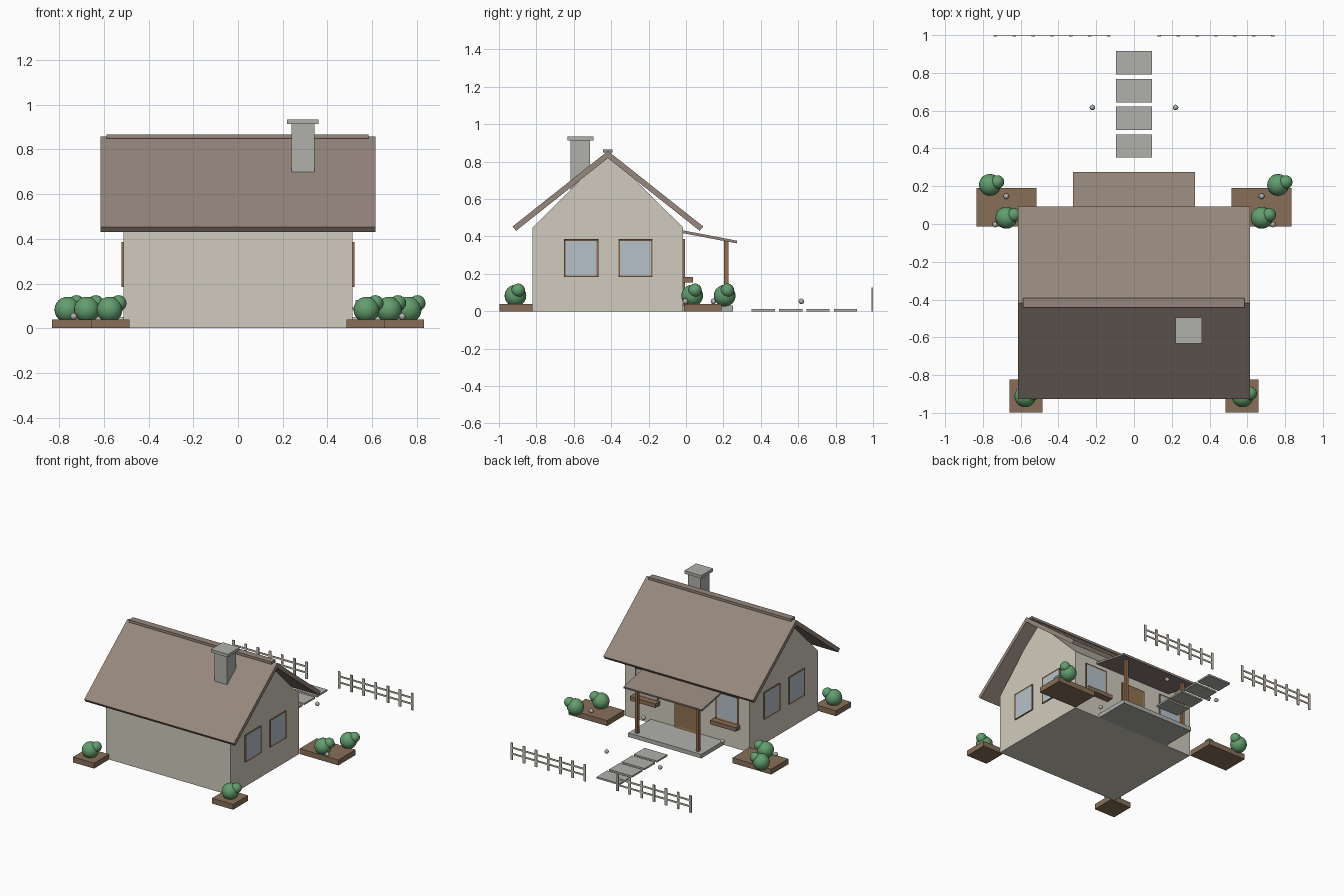
import bpy, bmesh, math
from mathutils import Vector

if "Cube" in bpy.data.objects:
    bpy.data.objects.remove(bpy.data.objects["Cube"])


def mat(name, r, g, b):
    m = bpy.data.materials.new(name)
    lin = [((c / 255 + 0.055) / 1.055) ** 2.4 for c in (r, g, b)]
    m.diffuse_color = (*lin, 1)
    m.use_nodes = True
    m.node_tree.nodes["Principled BSDF"].inputs["Base Color"].default_value = m.diffuse_color
    return m


CREAM = mat("cream_wall", 208, 203, 189)
ROOF = mat("roof_brown", 150, 135, 125)
STONE = mat("stone_grey", 176, 177, 171)
SOIL = mat("planter_brown", 136, 111, 88)
WOOD = mat("trim_wood", 148, 110, 78)
DOOR = mat("door_wood", 142, 114, 78)
GLASS = mat("window_glass", 181, 194, 202)
GREEN = mat("leaf_green", 98, 158, 110)


def finish(name, bm, *mats):
    bmesh.ops.recalc_face_normals(bm, faces=bm.faces[:])
    me = bpy.data.meshes.new(name)
    bm.to_mesh(me)
    bm.free()
    for m in mats:
        me.materials.append(m)
    ob = bpy.data.objects.new(name, me)
    bpy.context.collection.objects.link(ob)
    return ob


def add_box(bm, x0, x1, y0, y1, z0, z1):
    vs = bmesh.ops.create_cube(bm, size=1)["verts"]
    for v in vs:
        v.co = Vector((x1 if v.co.x > 0 else x0,
                       y1 if v.co.y > 0 else y0,
                       z1 if v.co.z > 0 else z0))


def box(name, m, *b):
    bm = bmesh.new()
    add_box(bm, *b)
    return finish(name, bm, m)


def extrude_x(name, m, profile, x0, x1):
    """Extrude a (y, z) profile along x."""
    bm = bmesh.new()
    f = bm.faces.new([bm.verts.new((x0, y, z)) for y, z in profile])
    ext = bmesh.ops.extrude_face_region(bm, geom=[f])["geom"]
    for v in ext:
        if isinstance(v, bmesh.types.BMVert):
            v.co.x = x1
    return finish(name, bm, m)


def panel(name, normal, inner, *b):
    """Framed panel: the outward face is inset and takes the inner colour."""
    bm = bmesh.new()
    add_box(bm, *b)
    bm.normal_update()
    f = max(bm.faces, key=lambda f: f.normal.dot(Vector(normal)))
    bmesh.ops.inset_region(bm, faces=[f], thickness=0.012, depth=-0.004)
    f.material_index = 1
    return finish(name, bm, WOOD, inner)


def ball(name, m, x, y, z, r, u=20, v=12):
    bm = bmesh.new()
    bmesh.ops.create_uvsphere(bm, u_segments=u, v_segments=v, radius=r)
    bmesh.ops.translate(bm, verts=bm.verts[:], vec=(x, y, z))
    for f in bm.faces:
        f.smooth = True
    return finish(name, bm, m)


def bush(x, y):
    ball("bush", GREEN, x, y, 0.083, 0.058)
    ball("bush_top", GREEN, x + 0.04, y + 0.015, 0.112, 0.036)


# House body and gable
W, Y0, Y1, RY = 0.5125, -0.82, -0.015, -0.4175
box("walls", CREAM, -W, W, Y0, Y1, 0, 0.447)
extrude_x("gable", CREAM, [(Y0, 0.447), (Y1, 0.447), (RY, 0.848)], -W, W)

# Roof slopes and ridge cap
for s, side in ((-1, "rear"), (1, "porch")):
    extrude_x("roof_" + side, ROOF,
              [(RY + s * 0.51, 0.453), (RY, 0.857), (RY, 0.819),
               (RY + s * 0.491, 0.430)], -0.615, 0.615)
box("ridge_cap", ROOF, -0.588, 0.585, RY - 0.025, RY + 0.025, 0.848, 0.866)

# Chimney
box("chimney", STONE, 0.24, 0.342, -0.617, -0.512, 0.62, 0.918)
box("chimney_cap", STONE, 0.22, 0.36, -0.633, -0.494, 0.913, 0.935)

# Side windows, porch side windows and window boxes
for s in (-1, 1):
    for y in (-0.561, -0.27):
        x0, x1 = sorted((s * (W - 0.005), s * (W + 0.009)))
        panel("side_window", (s, 0, 0), GLASS, x0, x1,
              y - 0.092, y + 0.092, 0.184, 0.385)
    x = s * 0.33
    panel("porch_window", (0, 1, 0), GLASS, x - 0.092, x + 0.092,
          Y1 - 0.005, Y1 + 0.01, 0.184, 0.385)
    box("window_box", SOIL, x - 0.105, x + 0.105, Y1, 0.037, 0.153, 0.183)

# Door
panel("door", (0, 1, 0), DOOR, -0.1, 0.1, Y1 - 0.005, Y1 + 0.01, 0.03, 0.35)

# Porch
box("porch_floor", STONE, -0.3, 0.3, Y1, 0.25, 0, 0.03)
extrude_x("porch_roof", ROOF, [(-0.015, 0.432), (0.274, 0.377),
                               (0.271, 0.363), (-0.015, 0.417)], -0.322, 0.322)
for x in (-0.25, 0.25):
    box("porch_post", WOOD, x - 0.011, x + 0.011, 0.204, 0.226, 0.03, 0.38)

# Stepping stones
for i in range(4):
    y = 0.413 + i * 0.1467
    box("path_stone", STONE, -0.094, 0.094, y - 0.062, y + 0.062, 0, 0.012)

# Planters, bushes and round pebbles, on both sides
for s in (-1, 1):
    x0, x1 = sorted((s * 0.515, s * 0.833))
    box("garden_bed", SOIL, x0, x1, -0.012, 0.19, 0, 0.04)
    x0, x1 = sorted((s * 0.485, s * 0.658))
    box("corner_planter", SOIL, x0, x1, -0.997, -0.822, 0, 0.04)
    for x, y in ((0.763, 0.207), (0.676, 0.033), (0.575, -0.912)):
        bush(s * x, y)
    for x, y in ((0.22, 0.617), (0.676, 0.147), (0.735, -0.003), (0.325, 0.033)):
        ball("pebble", STONE, s * x, y, 0.053, 0.015, 12, 8)

# Picket fence with a gap at the path
for s in (-1, 1):
    bm = bmesh.new()
    for i in range(7):
        x = s * (0.134 + i * 0.1)
        add_box(bm, x - 0.009, x + 0.009, 0.993, 1.0, 0, 0.126)
    x0, x1 = sorted((s * 0.125, s * 0.743))
    for z in (0.045, 0.09):
        add_box(bm, x0, x1, 0.994, 0.999, z - 0.006, z + 0.006)
    finish("picket_fence", bm, CREAM)
